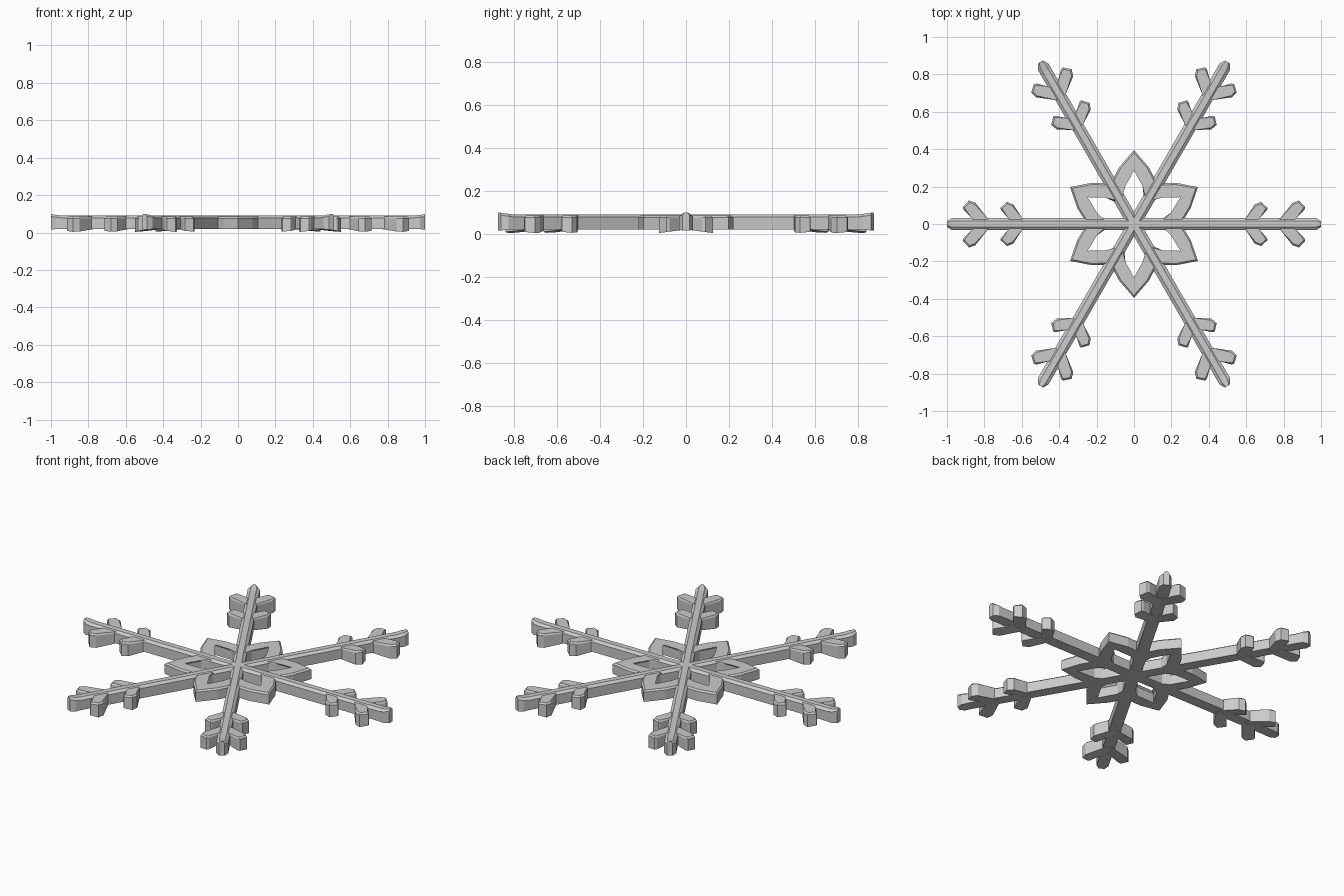
import bpy, bmesh
from math import radians
from mathutils import Matrix

if "Cube" in bpy.data.objects:
    bpy.data.objects.remove(bpy.data.objects["Cube"])

BOTTOM, TOP, BEVEL = 0.02, 0.085, 0.009


def finish(bm, name):
    bmesh.ops.recalc_face_normals(bm, faces=bm.faces[:])
    mesh = bpy.data.meshes.new(name)
    bm.to_mesh(mesh)
    bm.free()
    return mesh


def place(mesh, name, angle):
    ob = bpy.data.objects.new(name, mesh)
    ob.rotation_euler.z = radians(angle)
    bpy.context.collection.objects.link(ob)
    return ob


def plate(name, outline, droop=0.0):
    """Extruded outline with a chamfered top rim and an underside sloping down with |y|."""
    bm = bmesh.new()
    low = [bm.verts.new((x, y, BOTTOM - droop * abs(y))) for x, y in outline]
    high = [bm.verts.new((x, y, TOP)) for x, y in outline]
    bm.faces.new(low[::-1])
    cap = bm.faces.new(high)
    n = len(outline)
    for i in range(n):
        j = (i + 1) % n
        bm.faces.new((low[i], low[j], high[j], high[i]))
    bmesh.ops.bevel(bm, geom=list(cap.edges), offset=BEVEL, segments=1,
                    affect='EDGES', profile=0.5)
    return finish(bm, name)


def stem_mesh():
    """Long bar with a crowned top and slightly flared, pointed ends."""
    half = [(1.0, 0.016, 0.016, 0.098), (0.972, 0.033, 0.018, 0.094), (0.94, 0.033, BOTTOM, 0.090)]
    stations = [(-x, w, a, b) for x, w, a, b in half] + [(x, w, a, b) for x, w, a, b in half[::-1]]
    bm = bmesh.new()
    rings = []
    for x, w, z0, z1 in stations:
        prof = [(-w, z0), (w, z0), (w, z1 - 0.012), (w * 0.5, z1), (-w * 0.5, z1), (-w, z1 - 0.012)]
        rings.append([bm.verts.new((x, y, z)) for y, z in prof])
    for a, b in zip(rings, rings[1:]):
        for i in range(6):
            j = (i + 1) % 6
            bm.faces.new((a[i], a[j], b[j], b[i]))
    bm.faces.new(rings[0])
    bm.faces.new(rings[-1][::-1])
    return finish(bm, "stem")


# Three bars crossing at the centre make six arms
stem = stem_mesh()
for k in range(3):
    place(stem, f"stem_{k + 1}", 60 * k)

# Two pairs of side twigs on every arm
twigs = {
    "inner_twig": [(0.585, 0.005), (0.597, 0.03), (0.645, 0.105), (0.680, 0.118),
                   (0.714, 0.086), (0.711, 0.075), (0.672, 0.03), (0.655, 0.005)],
    "outer_twig": [(0.765, 0.005), (0.782, 0.03), (0.848, 0.114), (0.883, 0.125),
                   (0.915, 0.090), (0.912, 0.077), (0.866, 0.03), (0.845, 0.005)],
}
for name, pts in twigs.items():
    left = plate(name + "_left", pts, 0.13)
    right = plate(name + "_right", [(x, -y) for x, y in pts[::-1]], 0.13)
    for k in range(6):
        place(left, f"{name}_left_{k + 1}", 60 * k)
        place(right, f"{name}_right_{k + 1}", 60 * k)

# Ring of six open pointed petals between the arms
outer = [(0.125, 0.217), (0.078, 0.305), (0, 0.395)]
inner = [(0, 0.305), (0.055, 0.205), (0.055, 0.11)]
arch = (outer + [(-x, y) for x, y in outer[1::-1]]
        + [(-x, y) for x, y in inner[:0:-1]] + inner)
petal = plate("petal", arch)
for k in range(6):
    place(petal, f"petal_{k + 1}", 60 * k)
